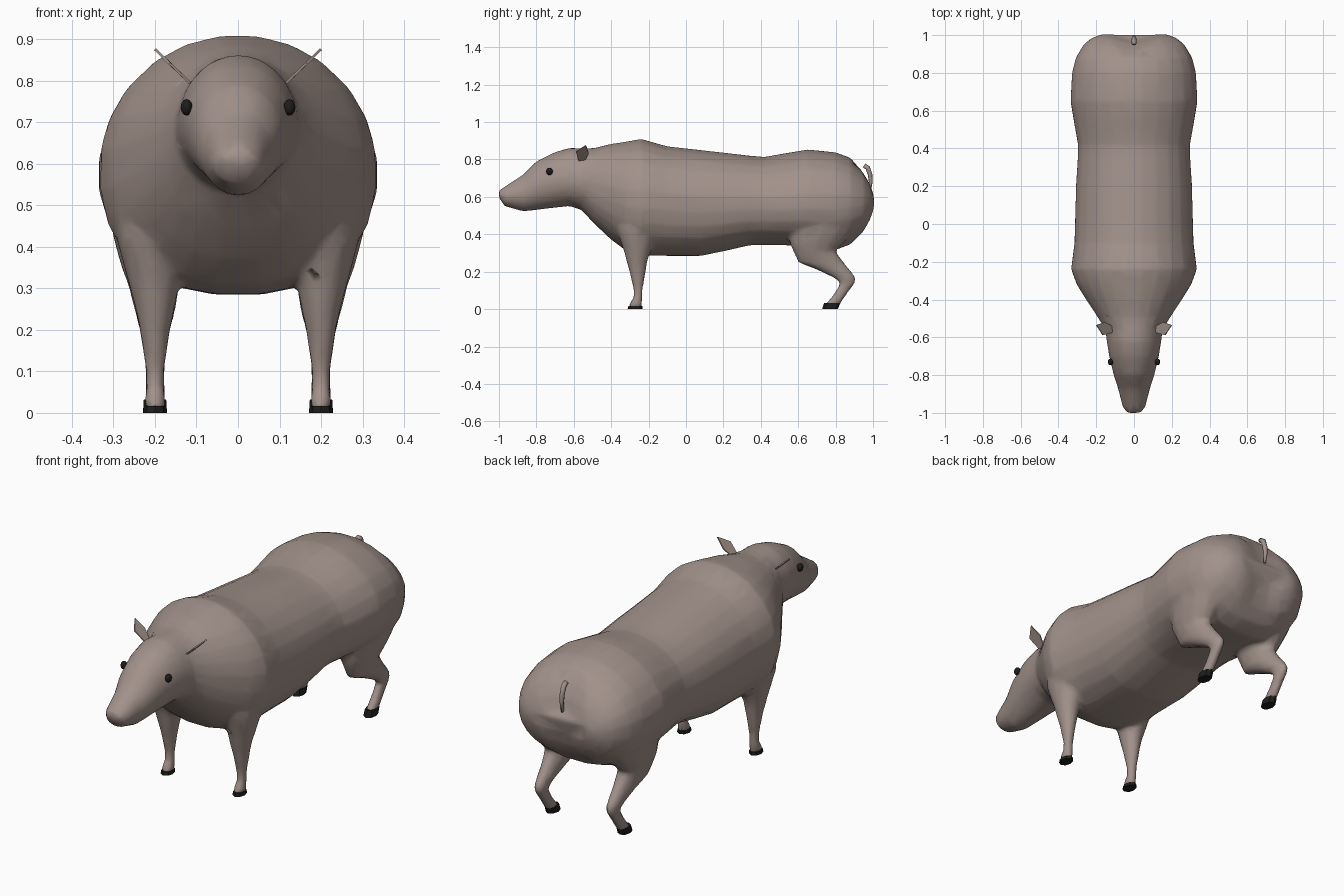
import bpy, bmesh, math

if "Cube" in bpy.data.objects:
    bpy.data.objects.remove(bpy.data.objects["Cube"])


def material(name, rgb):
    m = bpy.data.materials.new(name)
    m.diffuse_color = (*rgb, 1.0)
    m.use_nodes = True
    m.node_tree.nodes["Principled BSDF"].inputs["Base Color"].default_value = m.diffuse_color
    return m


HIDE = material("taupe_hide", (0.36, 0.285, 0.255))
BLACK = material("black", (0.012, 0.012, 0.012))


def finish(bm, name, mat, smooth=True):
    bmesh.ops.recalc_face_normals(bm, faces=bm.faces)
    me = bpy.data.meshes.new(name)
    bm.to_mesh(me)
    bm.free()
    me.materials.append(mat)
    for p in me.polygons:
        p.use_smooth = smooth
    ob = bpy.data.objects.new(name, me)
    bpy.context.collection.objects.link(ob)
    return ob


def loft(bm, rings):
    """Skin a closed tube through rings of points."""
    rows = [[bm.verts.new(p) for p in ring] for ring in rings]
    n = len(rows[0])
    for a, b in zip(rows, rows[1:]):
        for i in range(n):
            j = (i + 1) % n
            bm.faces.new((a[i], a[j], b[j], b[i]))
    bm.faces.new(rows[0])
    bm.faces.new(rows[-1])


def power(v, e):
    return math.copysign(abs(v) ** e, v)


def body_ring(y, top, bottom, wide_z, w, n=24):
    """Egg-shaped section, boxier below its widest height."""
    pts = []
    for i in range(n):
        a = 2 * math.pi * (i + 0.5) / n
        c, s = math.cos(a), math.sin(a)
        if s > 0:
            x, z = w * c, wide_z + (top - wide_z) * s
        else:
            e = 0.84 if y > -0.5 else 1.0
            x, z = w * power(c, e), wide_z + (wide_z - bottom) * power(s, e)
        # cleft down the middle of the rump
        cleft = 0.035 * max(0, 1 - abs(x) / 0.13) if y > 0.9 else 0
        pts.append((x, y - cleft, z))
    return pts


def leg_rings(spec, side, n=12):
    """spec rows: z, front y, back y, centre x, half width."""
    rings = []
    for z, y0, y1, cx, rx in spec:
        cy, ry = (y0 + y1) / 2, (y1 - y0) / 2
        rings.append([(side * cx + rx * math.cos(2 * math.pi * i / n),
                       cy + ry * math.sin(2 * math.pi * i / n), z)
                      for i in range(n)])
    return rings


# y, top, bottom, widest height, half width
TRUNK = [
    (-1.00, .635, .595, .615, .035), (-.97, .655, .55, .60, .060),
    (-.87, .72, .522, .62, .085), (-.80, .79, .53, .66, .108),
    (-.70, .84, .542, .69, .132), (-.62, .863, .55, .69, .145),
    (-.56, .86, .53, .68, .152), (-.49, .862, .455, .65, .195),
    (-.40, .885, .37, .62, .255), (-.32, .897, .31, .60, .305),
    (-.24, .912, .286, .59, .335), (-.10, .872, .283, .58, .317),
    (.08, .852, .283, .57, .312), (.22, .836, .312, .57, .308),
    (.34, .822, .34, .57, .300), (.42, .815, .342, .57, .298),
    (.53, .835, .34, .57, .318), (.65, .855, .335, .58, .338),
    (.80, .84, .315, .58, .330), (.88, .81, .345, .58, .310),
    (.95, .75, .40, .58, .268), (.985, .69, .46, .58, .225),
    (1.005, .63, .52, .575, .170),
]
FRONT_LEG = [
    (.56, -.36, -.12, .20, .11), (.42, -.37, -.15, .205, .088),
    (.32, -.335, -.185, .203, .064), (.26, -.32, -.205, .20, .05),
    (.20, -.303, -.215, .20, .037), (.10, -.28, -.232, .20, .023),
    (.06, -.282, -.232, .20, .023), (.035, -.300, -.235, .20, .026),
    (.010, -.307, -.235, .20, .027),
]
HIND_LEG = [
    (.55, .54, .92, .20, .125), (.42, .55, .90, .205, .095),
    (.35, .555, .84, .205, .076), (.31, .572, .80, .203, .062),
    (.25, .598, .845, .20, .05), (.21, .70, .878, .20, .04),
    (.17, .785, .908, .20, .031), (.14, .825, .905, .20, .026),
    (.09, .795, .868, .20, .024), (.05, .765, .840, .20, .025),
    (.022, .740, .820, .20, .026),
]

# Body: trunk with head and four legs, fused into one skin
bm = bmesh.new()
loft(bm, [body_ring(*r) for r in TRUNK])
for side in (-1, 1):
    for spec in (FRONT_LEG, HIND_LEG):
        loft(bm, leg_rings(spec, side))
body = finish(bm, "body", HIDE)
fuse = body.modifiers.new("fuse", 'REMESH')
fuse.mode = 'VOXEL'
fuse.voxel_size = 0.012
fuse.use_smooth_shade = True
soften = body.modifiers.new("soften", 'SMOOTH')
soften.factor = 0.5
soften.iterations = 4
reduce = body.modifiers.new("reduce", 'DECIMATE')
reduce.ratio = 0.1

# Hooves
HOOVES = {
    "front_hoof": [(.017, -.308, -.233, .20, .027), (0, -.312, -.233, .20, .029)],
    "hind_hoof": [(.032, .738, .825, .20, .027), (0, .728, .812, .20, .029)],
}
for name, spec in HOOVES.items():
    for side, label in ((-1, "left"), (1, "right")):
        bm = bmesh.new()
        loft(bm, leg_rings(spec, side, 8))
        finish(bm, f"{name}_{label}", BLACK, False)

for side, label in ((-1, "left"), (1, "right")):
    # Eye
    bm = bmesh.new()
    bmesh.ops.create_uvsphere(bm, u_segments=10, v_segments=6, radius=1)
    for v in bm.verts:
        v.co = (side * 0.124 + v.co.x * 0.015,
                -0.73 + v.co.y * 0.018, 0.736 + v.co.z * 0.02)
    finish(bm, f"eye_{label}", BLACK)

    # Ear: thin leaf
    bm = bmesh.new()
    leaf = [(.105, -.572, .785), (.165, -.588, .842), (.20, -.535, .876),
            (.155, -.52, .832), (.105, -.545, .785)]
    bm.faces.new([bm.verts.new((side * x, y, z)) for x, y, z in leaf])
    ear = finish(bm, f"ear_{label}", HIDE, False)
    thick = ear.modifiers.new("thickness", 'SOLIDIFY')
    thick.thickness = 0.006
    thick.offset = 0

# Tail: short tapered tube on the rump
bm = bmesh.new()
path = [(.952, .768, .012), (.972, .755, .013), (.984, .72, .012),
        (.988, .68, .010), (.982, .63, .006)]
rings = []
for k, (y, z, r) in enumerate(path):
    a, b = path[max(k - 1, 0)], path[min(k + 1, len(path) - 1)]
    dy, dz = b[0] - a[0], b[1] - a[1]
    d = math.hypot(dy, dz)
    rings.append([(r * math.cos(t), y - dz / d * r * math.sin(t),
                   z + dy / d * r * math.sin(t))
                  for t in (2 * math.pi * i / 8 for i in range(8))])
loft(bm, rings)
finish(bm, "tail", HIDE)
